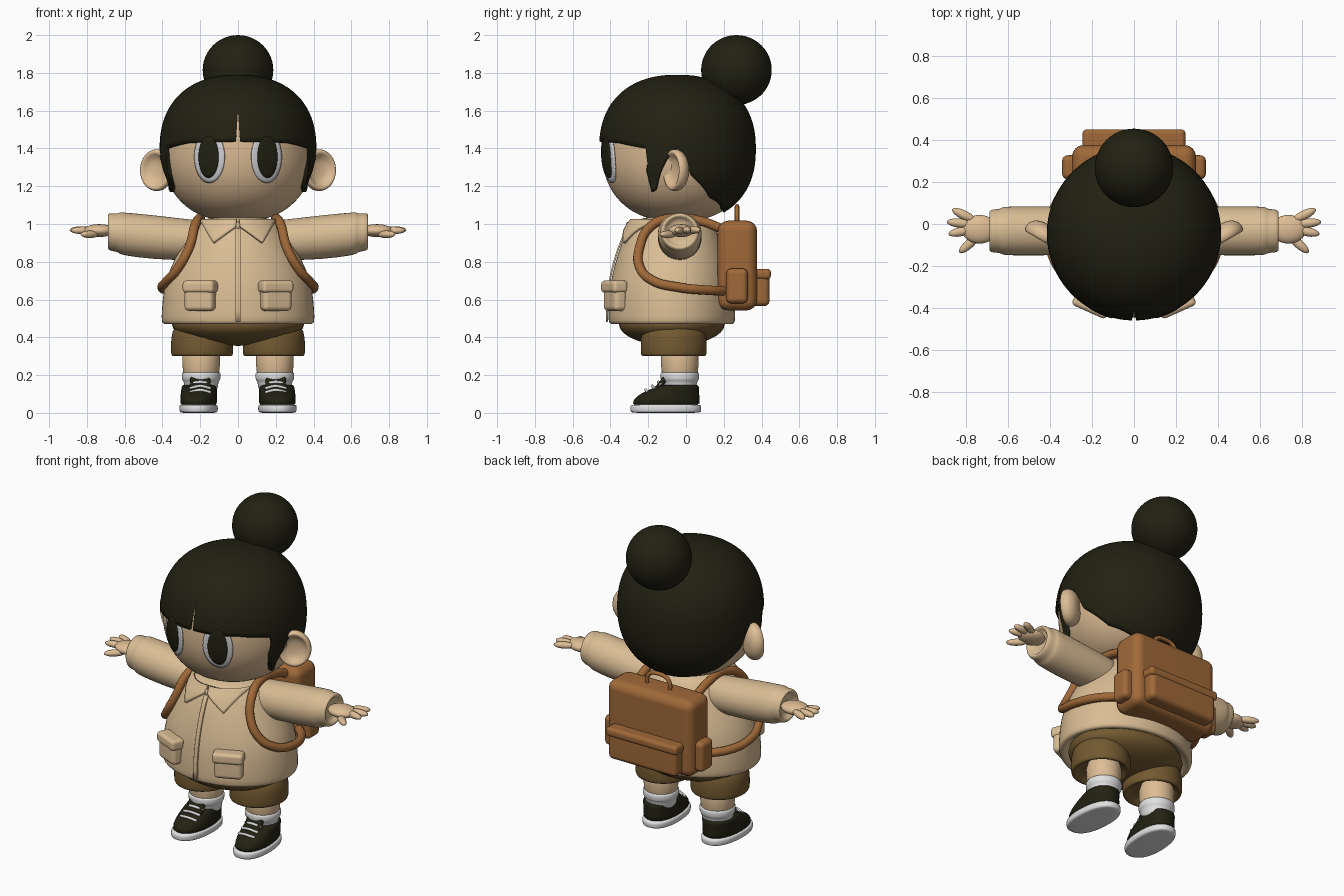
import bpy, bmesh, math
from math import sin, cos, pi, radians

cube = bpy.data.objects.get("Cube")
if cube:
    bpy.data.objects.remove(cube, do_unlink=True)


def material(name, rgb):
    mat = bpy.data.materials.new(name)
    mat.use_nodes = True
    mat.diffuse_color = (*rgb, 1)
    shader = next(n for n in mat.node_tree.nodes if n.type == 'BSDF_PRINCIPLED')
    shader.inputs["Base Color"].default_value = (*rgb, 1)
    shader.inputs["Roughness"].default_value = 0.8
    return mat


SKIN = material("skin", (.73, .51, .30))
CLOTH = material("tan_cloth", (.70, .51, .30))
DARK = material("dark_olive", (.016, .015, .006))
LEATHER = material("brown_leather", (.35, .14, .04))
SHORTS = material("khaki_brown", (.17, .10, .03))
WHITE = material("white", (.75, .75, .75))
EYE = material("eye_white", (.65, .65, .68))


def finish(name, bm, mat, loc=(0, 0, 0), rot=(0, 0, 0)):
    mesh = bpy.data.meshes.new(name)
    bm.to_mesh(mesh)
    bm.free()
    mesh.materials.append(mat)
    for face in mesh.polygons:
        face.use_smooth = True
    obj = bpy.data.objects.new(name, mesh)
    obj.location, obj.rotation_euler = loc, rot
    bpy.context.collection.objects.link(obj)
    return obj


def grid(name, f, nu, nv, mat, wrap=True, closed=True, **place):
    """Surface swept from f(u, v); u may wrap round."""
    bm = bmesh.new()
    cols = nu if wrap else nu + 1
    vs = [[bm.verts.new(f(i / nu, j / nv)) for j in range(nv + 1)] for i in range(cols)]
    for i in range(nu):
        a, b = vs[i], vs[(i + 1) % cols]
        for j in range(nv):
            bm.faces.new((a[j], a[j + 1], b[j + 1], b[j]))
    bmesh.ops.remove_doubles(bm, verts=bm.verts, dist=1e-5)
    if closed:
        bmesh.ops.recalc_face_normals(bm, faces=bm.faces)
    return finish(name, bm, mat, **place)


def loft(name, rings, mat, axis='z', power=2, side=1, **place):
    """Rings are (position, centre 1, centre 2, radius 1, radius 2)."""
    def f(u, v):
        t, c1, c2, r1, r2 = rings[round(v * (len(rings) - 1))]
        a = u * 2 * pi
        p = c1 + r1 * math.copysign(abs(sin(a)) ** (2 / power), sin(a))
        q = c2 - r2 * math.copysign(abs(cos(a)) ** (2 / power), cos(a))
        return (side * p, q, t) if axis == 'z' else (side * t, p, q)
    obj = grid(name, f, 32, len(rings) - 1, mat, **place)
    sub = obj.modifiers.new("smooth", 'SUBSURF')
    sub.levels = sub.render_levels = 1
    return obj


def ball(name, loc, scale, mat, rot=(0, 0, 0), seg=32):
    bm = bmesh.new()
    bmesh.ops.create_uvsphere(bm, u_segments=seg, v_segments=seg // 2, radius=1)
    bmesh.ops.scale(bm, vec=scale, verts=bm.verts)
    return finish(name, bm, mat, loc, rot)


def box(name, loc, size, mat, bevel, rot=(0, 0, 0)):
    bm = bmesh.new()
    bmesh.ops.create_cube(bm, size=1)
    bmesh.ops.scale(bm, vec=size, verts=bm.verts)
    obj = finish(name, bm, mat, loc, rot)
    mod = obj.modifiers.new("round", 'BEVEL')
    mod.width, mod.segments = bevel, 4
    obj.modifiers.new("flat_sides", 'WEIGHTED_NORMAL')
    return obj


def tube(name, pts, radius, mat):
    curve = bpy.data.curves.new(name, 'CURVE')
    curve.dimensions, curve.bevel_depth, curve.bevel_resolution = '3D', radius, 4
    curve.use_fill_caps = True
    spline = curve.splines.new('BEZIER')
    spline.bezier_points.add(len(pts) - 1)
    for bp, p in zip(spline.bezier_points, pts):
        bp.co = p
        bp.handle_left_type = bp.handle_right_type = 'AUTO'
    curve.materials.append(mat)
    obj = bpy.data.objects.new(name, curve)
    bpy.context.collection.objects.link(obj)


def thicken(obj, amount, offset):
    mod = obj.modifiers.new("thickness", 'SOLIDIFY')
    mod.thickness, mod.offset = amount, offset


def interp(table, x):
    for (x0, *a), (x1, *b) in zip(table, table[1:]):
        if x <= x1:
            k = max(0, (x - x0) / (x1 - x0))
            return [p + (q - p) * k for p, q in zip(a, b)]
    return list(table[-1][1:])


# Head: a slightly squared ellipsoid shared by face, hair and eyes
POW, HEAD_Y, HEAD_Z = 2.3, -.045, 1.397


def skull(a, phi, r, h):
    c = cos(phi)
    z = HEAD_Z + h * math.copysign(abs(c) ** (2 / POW), c)
    return a, r * max(0, sin(phi)) ** (2 / POW), z


def polar(a, rad, z):
    return rad * sin(a), HEAD_Y - rad * cos(a), z


def face_y(x, z):
    rad = .4 * (1 - abs((z - HEAD_Z) / .385) ** POW) ** (1 / POW)
    return HEAD_Y - math.sqrt(max(0, rad * rad - x * x))


grid("head", lambda u, v: polar(*skull(u * 2 * pi, v * pi, .4, .385)), 64, 32, SKIN)

# Hair cap: lower edge height by angle from the front
HAIRLINE = [(0, 1.6), (1.5, 1.437), (40, 1.43), (66, 1.40), (69, 1.17), (72, 1.18),
            (77, 1.27), (82, 1.34), (90, 1.40), (96, 1.34), (100, 1.26),
            (120, 1.14), (150, 1.075), (180, 1.06)]


def hair_point(u, v):
    deg = u * 360
    deg = min(deg, 360 - deg)
    c = (interp(HAIRLINE, deg)[0] - HEAD_Z) / .393
    end = math.acos(math.copysign(abs(c) ** (POW / 2), c))
    a, rad, z = skull(u * 2 * pi, v * end, .415, .393)
    if deg < 92 and z < HEAD_Z:
        rad = max(rad, .385)
    return polar(a, rad, z)


thicken(grid("hair", hair_point, 240, 28, DARK, closed=False), .025, -1)
ball("hair_bun", (0, .267, 1.815), (.187, .187, .185), DARK, seg=48)

# Jacket body
TORSO_Y = -.075
TORSO = [(.5, .408, .338), (.6, .402, .335), (.7, .387, .325), (.8, .345, .3),
         (.9, .29, .268), (.97, .245, .235), (1.02, .2, .2)]
hem = [(.53, 0, 0), (.53, .33, .27), (.48, .36, .29), (.467, .385, .315), (.475, .405, .335)]
top = [(1.04, .12, .12), (1.04, 0, 0)]
loft("jacket", [(z, 0, TORSO_Y, a, b) for z, a, b in hem + TORSO + top], CLOTH)


def torso_y(x, z):
    rx, ry = interp(TORSO, z)
    return TORSO_Y - ry * math.sqrt(max(.05, 1 - (x / rx) ** 2))


def oval(cx, cz, rx, rz):
    return lambda u, v: (cx + v * rx * sin(2 * pi * u), cz + v * rz * cos(2 * pi * u))


def quad(a, b, c, d):
    def f(u, v):
        return tuple((p * (1 - u) + q * u) * (1 - v) + (s * (1 - u) + r * u) * v
                     for p, q, r, s in zip(a, b, c, d))
    return f


def plate(name, outline, surface, lift, thick, mat, wrap=False):
    def f(u, v):
        x, z = outline(u, v)
        return x, surface(x, z) - lift, z
    thicken(grid(name, f, 32 if wrap else 10, 8, mat, wrap, False), thick, 0)


plate("zip_placket", quad((-.013, 1), (.013, 1), (.013, .48), (-.013, .48)),
      torso_y, .006, .009, CLOTH)
ball("zip_pull", (0, torso_y(0, .99) - .012, .99), (.012, .01, .022), CLOTH, seg=12)
ball("shorts_seat", (0, TORSO_Y, .47), (.35, .28, .115), SHORTS)

for s, side in ((1, "left_"), (-1, "right_")):
    # Face
    plate(side + "eye", oval(s * .15, 1.355, .08, .137), face_y, .007, .009, EYE, True)
    plate(side + "pupil", oval(s * .155, 1.355, .052, .11), face_y, .014, .009, DARK, True)
    loft(side + "ear", [(t, 0, 0, r * .95, r * 1.08) for t, r in (
        (-.05, 0), (-.05, .05), (-.03, .09), (0, .105), (.025, .102), (.037, .09),
        (.025, .075), (.005, .055), (0, 0))], SKIN,
        loc=(s * .425, -.05, 1.285), rot=(pi / 2, 0, s * radians(30)))

    # Collar, sleeve and chest pocket
    plate(side + "collar", quad((s * .005, 1.025), (s * .2, 1.02), (s * .13, .9), (s * .012, .985)),
          torso_y, .014, .018, CLOTH)
    loft(side + "sleeve", [(x, -.033, z, r, q) for x, z, r, q in (
        (.1, .91, 0, 0), (.1, .91, .1, .1), (.25, .915, .115, .108), (.45, .93, .117, .118),
        (.6, .947, .117, .114), (.628, .952, .114, .111), (.636, .953, .104, .101),
        (.675, .958, .104, .101), (.69, .96, .095, .092), (.687, .96, .08, .077),
        (.66, .96, .07, .068), (.66, .96, 0, 0))], CLOTH, axis='x', side=s)
    turn = (0, 0, s * radians(24))
    box(side + "pocket", (s * .2, -.375, .607), (.165, .075, .135), CLOTH, .025, turn)
    box(side + "pocket_flap", (s * .2, -.38, .668), (.18, .085, .065), CLOTH, .02, turn)

    # Hand
    ball(side + "palm", (s * .735, -.025, .965), (.085, .068, .034), SKIN)
    for part, x, y, z, yaw in (("little_finger", .81, .043, .968, 26), ("middle_finger", .83, .004, .968, 6),
                               ("index_finger", .823, -.036, .966, -12), ("thumb", .785, -.095, .945, -42)):
        ball(side + part, (s * x, y, z), (.062, .022, .02), SKIN, (0, 0, s * radians(yaw)), 16)

    # Shorts, leg and sock
    loft(side + "shorts_leg", [(z, .19, -.065, r, r * 1.06) for z, r in (
        (.34, 0), (.34, .12), (.31, .135), (.3, .15), (.303, .163), (.32, .166),
        (.4, .166), (.47, .15), (.5, 0))], SHORTS, side=s)
    loft(side + "leg", [(z, .195, -.033, r, r) for z, r in (
        (.15, 0), (.15, .092), (.25, .1), (.36, .105), (.36, 0))], SKIN, side=s)
    loft(side + "sock", [(z, .195, -.033, r, r) for z, r in (
        (.1, 0), (.1, .088), (.165, .09), (.172, .1), (.185, .103), (.21, .103),
        (.219, .098), (.219, 0))], WHITE, side=s)

    # Shoe
    foot = dict(loc=(s * .203, 0, 0), rot=(0, 0, s * radians(3)))
    loft(side + "sole", [(z, 0, -.107, r, q) for z, r, q in (
        (0, 0, 0), (0, .09, .175), (.004, .1, .187), (.02, .102, .189), (.04, .101, .188),
        (.045, .095, .18), (.045, 0, 0))], WHITE, power=2.3, **foot)
    loft(side + "shoe", [(z, 0, y, r, q) for z, y, r, q in (
        (.03, -.107, 0, 0), (.03, -.107, .096, .182), (.07, -.104, .098, .178),
        (.1, -.088, .096, .158), (.125, -.06, .094, .13), (.145, -.04, .092, .108),
        (.15, -.04, .08, .095), (.14, -.04, 0, 0))], DARK, power=2.2, **foot)
    box(side + "shoe_tongue", (s * .2, -.135, .15), (.11, .03, .1), DARK, .014, (radians(-38), 0, 0))
    for i in range(3):
        y, z = -.212 + i * .033, .121 + i * .021
        tube(side + "lace_" + str(i + 1), [(s * .2 - .055, y + .012, z - .012), (s * .2, y, z),
                                           (s * .2 + .055, y + .012, z - .012)], .008, WHITE)

    # Backpack strap and side pocket
    tube(side + "strap", [(s * x, y, z) for x, y, z in (
        (.2, .2, .97), (.2, .08, 1.015), (.205, -.08, 1.03), (.23, -.19, .985), (.257, -.245, .88),
        (.315, -.245, .77), (.375, -.175, .7), (.402, -.04, .665), (.36, .11, .65),
        (.26, .22, .645))], .025, LEATHER)
    box(side + "bag_pocket", (s * .3, .27, .672), (.085, .115, .185), LEATHER, .028)

# Backpack
box("backpack", (0, .272, .78), (.59, .208, .475), LEATHER, .055)
box("bag_front_pocket", (0, .39, .655), (.47, .105, .18), LEATHER, .03)
box("bag_pocket_flap", (0, .395, .735), (.49, .11, .055), LEATHER, .02)
tube("bag_handle", [(-.08, .27, .99), (-.068, .27, 1.07), (0, .27, 1.093),
                    (.068, .27, 1.07), (.08, .27, .99)], .012, LEATHER)
